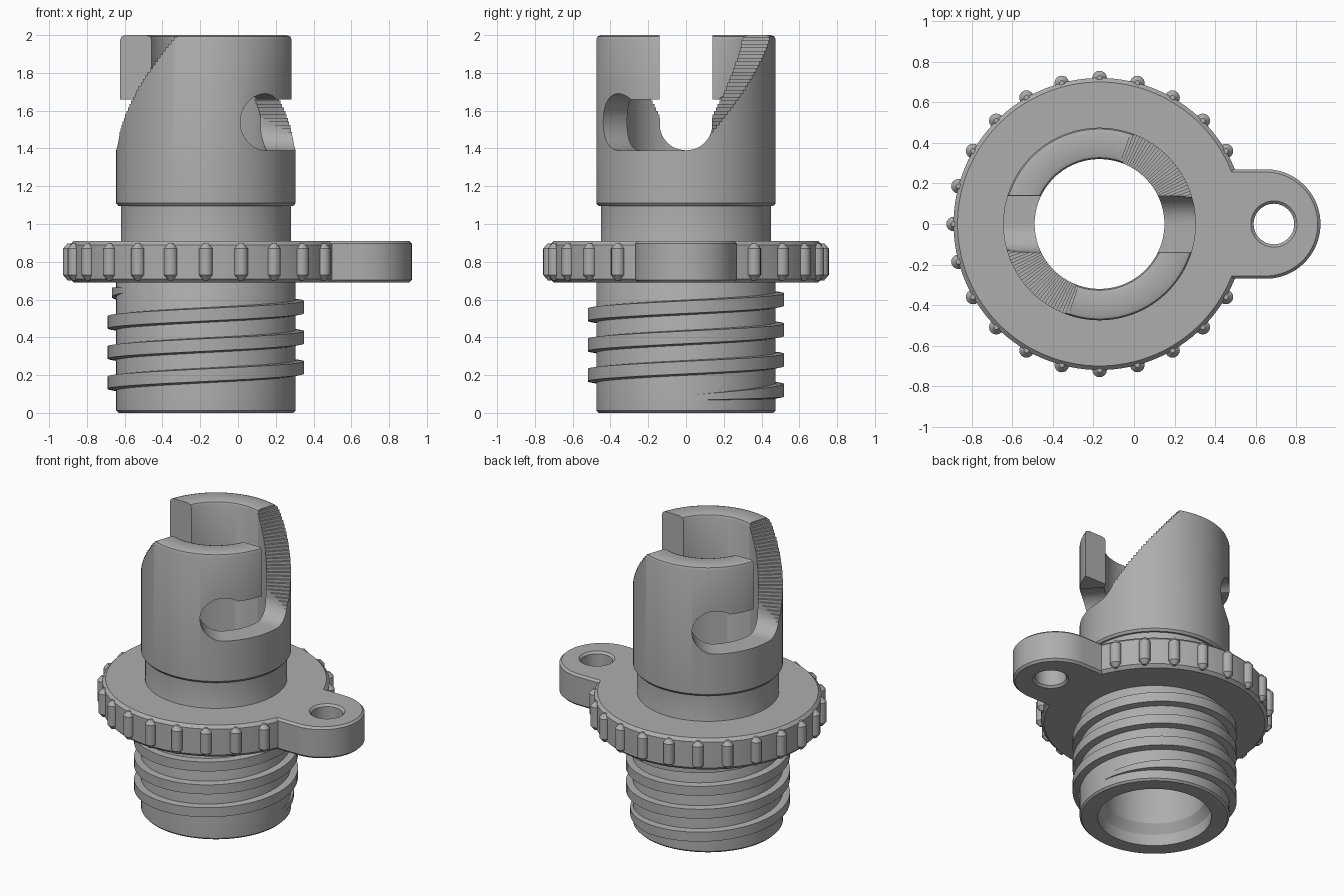
import bpy, bmesh
from math import sin, cos, pi, radians, sqrt
from mathutils import Matrix, Vector

cube = bpy.data.objects.get("Cube")
if cube:
    bpy.data.objects.remove(cube, do_unlink=True)

AXIS = -0.17          # x position of the main axis
SEG = 128

gray = bpy.data.materials.new("plain_gray")
gray.use_nodes = True
gray.diffuse_color = (0.42, 0.42, 0.42, 1)
gray.node_tree.nodes["Principled BSDF"].inputs["Base Color"].default_value = (0.42, 0.42, 0.42, 1)


def polar(r, a, z):
    return Vector((AXIS + r * cos(a), r * sin(a), z))


def loft(name, solids, closed=False):
    """Skin each list of equal-length closed loops into one solid."""
    bm = bmesh.new()
    for loops in solids:
        rows = [[bm.verts.new(p) for p in loop] for loop in loops]
        pairs = list(zip(rows, rows[1:]))
        if closed:
            pairs.append((rows[-1], rows[0]))
        else:
            bm.faces.new(rows[0])
            bm.faces.new(rows[-1])
        n = len(rows[0])
        for a, b in pairs:
            for i in range(n):
                j = (i + 1) % n
                bm.faces.new((a[i], a[j], b[j], b[i]))
    bmesh.ops.recalc_face_normals(bm, faces=bm.faces)
    mesh = bpy.data.meshes.new(name)
    bm.to_mesh(mesh)
    bm.free()
    obj = bpy.data.objects.new(name, mesh)
    bpy.context.collection.objects.link(obj)
    mesh.materials.append(gray)
    return obj


def lathe(name, profile):
    return loft(name, [[[polar(r, 2 * pi * i / SEG, z) for r, z in profile] for i in range(SEG)]], closed=True)


def bake(obj):
    bpy.context.view_layer.update()
    dg = bpy.context.evaluated_depsgraph_get()
    mesh = bpy.data.meshes.new_from_object(obj.evaluated_get(dg))
    obj.modifiers.clear()
    obj.data = mesh


def cut(obj, cutters):
    for c in cutters:
        mod = obj.modifiers.new("cut", "BOOLEAN")
        mod.operation, mod.solver, mod.object = "DIFFERENCE", "EXACT", c
        bake(obj)
        bpy.data.objects.remove(c, do_unlink=True)


def bevel(obj, width, segments=1):
    mod = obj.modifiers.new("bevel", "BEVEL")
    mod.width, mod.segments, mod.angle_limit = width, segments, radians(50)
    bake(obj)


def shade(obj, angle=30):
    bpy.ops.object.select_all(action="DESELECT")
    obj.select_set(True)
    bpy.context.view_layer.objects.active = obj
    bpy.ops.object.shade_smooth_by_angle(angle=radians(angle))


def wrapped(outline, turn):
    """Cutter from an (angle in degrees, height) outline pushed radially through the wall."""
    return loft("cutter", [[[polar(r, radians(a) + turn, z) for a, z in outline] for r in (0.2, 0.75)]])


def radial(outline, angle):
    """Cutter from a (sideways, height) outline pushed straight along one direction."""
    rot = Matrix.Rotation(angle, 3, "Z")
    base = Vector((AXIS, 0, 0))
    return loft("cutter", [[[base + rot @ Vector((d, s, z)) for s, z in outline] for d in (0.08, 0.7)]])


def circle(r, z, n=48):
    return [(r * sin(2 * pi * i / n), z - r * cos(2 * pi * i / n)) for i in range(n)]


# Tubular body: lower sleeve, neck, upper socket and stepped bore
R, NECK, BORE = 0.475, 0.45, 0.32
body = lathe("tube_body", [
    (0.36, 0), (R - 0.012, 0), (R, 0.012), (R, 0.75), (NECK, 0.8), (NECK, 1.095),
    (R - 0.012, 1.095), (R, 1.11), (R, 1.975), (R - 0.007, 1.993), (R - 0.025, 2),
    (BORE + 0.025, 2), (BORE + 0.007, 1.993), (BORE, 1.975), (BORE, 0.14), (0.36, 0.08)])

# Two bayonet slots: entry, floor channel, pin seat and stepped ramp
FLOOR, RAMP_A, RAMP_B, STEPS = 1.39, 12, 71, 30
stairs = [(RAMP_A, 2.1)]
for i in range(STEPS):
    a0 = RAMP_A + (RAMP_B - RAMP_A) * i / STEPS
    a1 = RAMP_A + (RAMP_B - RAMP_A) * (i + 1) / STEPS
    z = 1.44 + 0.56 * (i + 0.5) / STEPS
    stairs += [(a0, z), (a1, z)]
stairs.append((RAMP_B, 2.1))
slot = [(s, z) for s, z in circle(0.14, FLOOR + 0.14) if z < FLOOR + 0.139]
slot = sorted(slot) + [(0.14, 2.1), (-0.14, 2.1)]
channel = [(-49, FLOOR), (0, FLOOR), (0, 1.66), (-49, 1.66)]
for turn in (0, pi):
    cut(body, [radial(slot, turn), wrapped(channel, turn),
               radial(circle(0.15, FLOOR + 0.15), turn - radians(49)), wrapped(stairs, turn)])
shade(body)

# Screw thread with tapered ends
thread = []
START, END, STEP = 0, 1290, 5
for deg in range(START, END + 1, STEP):
    grow = min(1, (deg - START) / 80, (END - deg) / 60)
    tip = R - 0.004 + 0.049 * max(grow, 0.02)
    z = 0.08 + 0.16 * deg / 360
    h = 0.4 + 0.6 * grow
    a = radians(deg)
    thread.append([polar(R - 0.02, a, z - 0.045 * h), polar(tip, a, z - 0.033 * h),
                   polar(tip, a, z + 0.033 * h), polar(R - 0.02, a, z + 0.04 * h)])
shade(loft("screw_thread", [thread]))

# Flange disc
LOW, HIGH, RIM = 0.69, 0.91, 0.72
shade(lathe("flange", [(0.4, LOW), (RIM - 0.02, LOW), (RIM, LOW + 0.02),
                       (RIM, HIGH - 0.02), (RIM - 0.02, HIGH), (0.4, HIGH)]))

# Grip ribs around the rim, leaving a gap at the tab
ribs = []
for k in range(2, 23):
    c = polar(RIM, k * pi / 12, 0)
    ribs.append([[c + Vector((r * cos(t * pi / 8), r * sin(t * pi / 8), z)) for t in range(16)]
                 for r, z in ((0.012, LOW + 0.012), (0.036, LOW + 0.04),
                              (0.036, HIGH - 0.04), (0.012, HIGH - 0.012))])
shade(loft("grip_ribs", ribs))

# Side tab with a cord hole
TAB_R, TAB_X = 0.27, 0.65
outline = [(0.4, TAB_R)] + [(TAB_X + TAB_R * sin(t * pi / 40), TAB_R * cos(t * pi / 40))
                            for t in range(41)] + [(0.4, -TAB_R)]
tab = loft("side_tab", [[[(x, y, z) for x, y in outline] for z in (LOW, HIGH)]])
hole = [(0.69 + x, y) for x, y in circle(0.1, 0)]
cut(tab, [loft("cutter", [[[(x, y, z) for x, y in hole] for z in (LOW - 0.1, HIGH + 0.1)]])])
bevel(tab, 0.014)
shade(tab)
